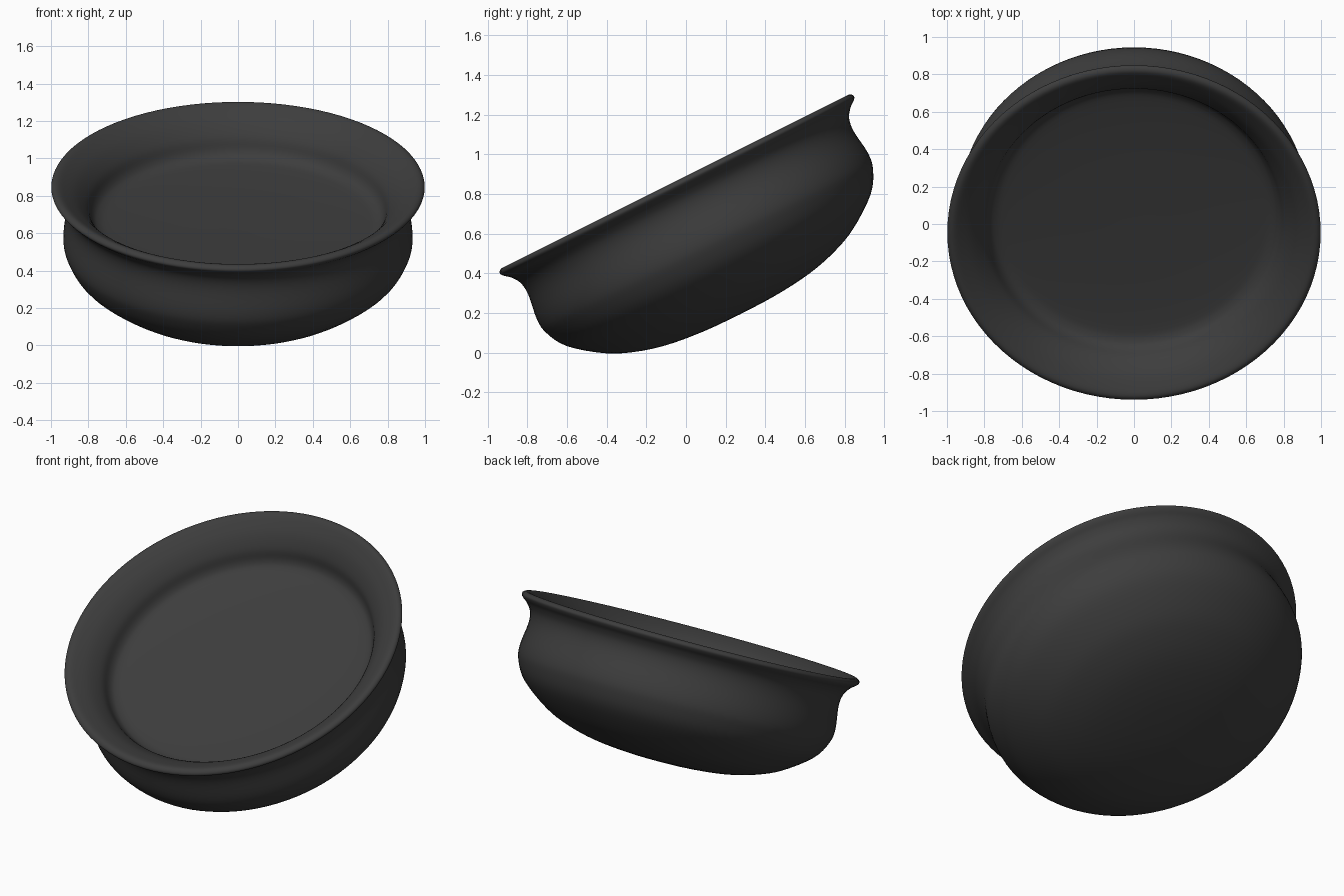
import bpy, bmesh, math
from mathutils import Matrix, Vector

cube = bpy.data.objects.get("Cube")
if cube:
    bpy.data.objects.remove(cube, do_unlink=True)

SEGMENTS = 96
TILT = math.atan(0.5)
RIM_CENTRE = Vector((0, -0.05, 0.855))

# Radius and height from the rim plane: underside, belly, neck, lip, inner wall, floor
PROFILE = [
    (0, -0.736), (0.2, -0.731), (0.4, -0.709), (0.56, -0.668), (0.7, -0.606),
    (0.855, -0.49), (0.92, -0.385), (0.934, -0.3), (0.918, -0.17),
    (0.926, -0.1), (0.955, -0.055), (0.985, -0.03), (0.998, -0.012),
    (0.99, 0.004), (0.967, 0.01), (0.93, -0.006), (0.865, -0.05),
    (0.808, -0.115), (0.78, -0.18), (0.745, -0.212), (0.67, -0.227),
    (0.4, -0.24), (0, -0.245),
]


def smooth_path(points, steps=4):
    """Catmull-Rom curve through the points."""
    pts = [Vector(p) for p in points]
    padded = [pts[0]] + pts + [pts[-1]]
    path = []
    for a, b, c, d in zip(padded, padded[1:], padded[2:], padded[3:]):
        for i in range(steps):
            t = i / steps
            path.append(b + 0.5 * t * (c - a + t * (
                2 * a - 5 * b + 4 * c - d + t * (3 * (b - c) + d - a))))
    return path + [pts[-1]]


def lathe(name, points, material):
    """Spin the profile about the vertical axis."""
    bm = bmesh.new()
    verts = [bm.verts.new((max(p.x, 0), 0, p.y)) for p in smooth_path(points)]
    edges = [bm.edges.new(pair) for pair in zip(verts, verts[1:])]
    bmesh.ops.spin(bm, geom=verts + edges, cent=(0, 0, 0), axis=(0, 0, 1),
                   angle=math.tau, steps=SEGMENTS, use_merge=True)
    bmesh.ops.remove_doubles(bm, verts=bm.verts, dist=0.0005)
    # The belly sags slightly towards the front below the neck
    for v in bm.verts:
        v.co.y += 0.015 * min(v.co.z + 0.25, 0)
    bmesh.ops.recalc_face_normals(bm, faces=bm.faces)
    for face in bm.faces:
        face.smooth = True
    mesh = bpy.data.meshes.new(name)
    bm.to_mesh(mesh)
    bm.free()
    mesh.materials.append(material)
    obj = bpy.data.objects.new(name, mesh)
    bpy.context.collection.objects.link(obj)
    return obj


# Dark clay colour
clay = bpy.data.materials.new("charcoal_clay")
clay.use_nodes = True
colour = (0.047, 0.047, 0.047, 1)
clay.diffuse_color = colour
shader = next(n for n in clay.node_tree.nodes if n.type == "BSDF_PRINCIPLED")
shader.inputs["Base Color"].default_value = colour
shader.inputs["Roughness"].default_value = 0.8

# Round-bottomed bowl, tipped towards the front
bowl = lathe("tilted_bowl", PROFILE, clay)
bowl.matrix_world = Matrix.Translation(RIM_CENTRE) @ Matrix.Rotation(TILT, 4, "X")
